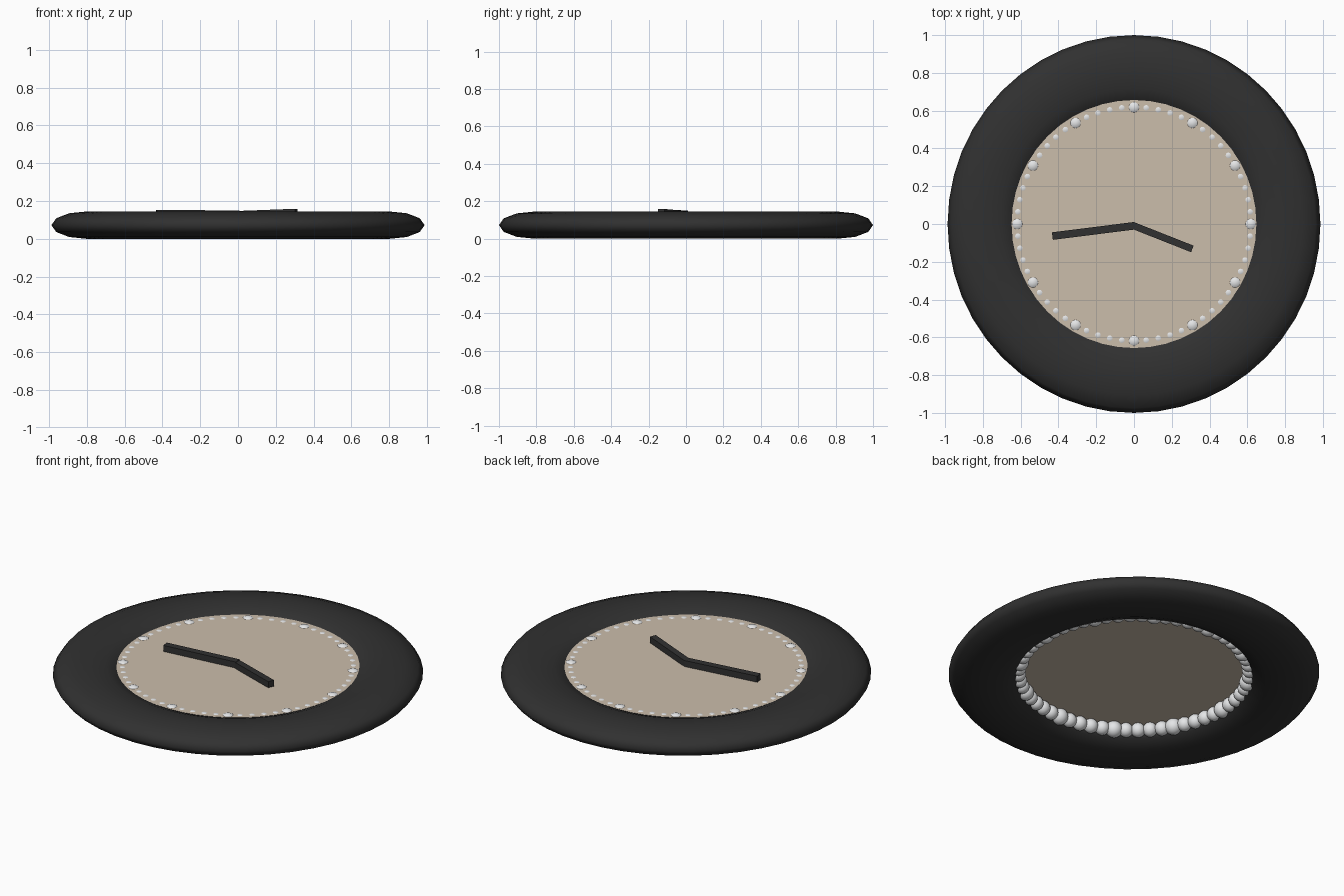
import bpy, bmesh, math
from mathutils import Vector, Matrix

if "Cube" in bpy.data.objects:
    bpy.data.objects.remove(bpy.data.objects["Cube"])


def material(name, rgb):
    m = bpy.data.materials.new(name)
    m.diffuse_color = (*rgb, 1)
    m.use_nodes = True
    m.node_tree.nodes["Principled BSDF"].inputs["Base Color"].default_value = m.diffuse_color
    return m


BLACK = material("charcoal", (0.03, 0.03, 0.03))
CREAM = material("warm beige", (0.60, 0.51, 0.41))
PEARL = material("pearl white", (0.78, 0.79, 0.80))
MID = 0.0725      # height of the ring's middle plane
FACE_Z = 0.113    # top of the dial


def make(name, bm, mat, smooth=False):
    bmesh.ops.recalc_face_normals(bm, faces=bm.faces)
    me = bpy.data.meshes.new(name)
    bm.to_mesh(me)
    bm.free()
    me.materials.append(mat)
    for p in me.polygons:
        p.use_smooth = smooth
    ob = bpy.data.objects.new(name, me)
    bpy.context.collection.objects.link(ob)
    return ob


# Outer ring: flattened twelve-sided torus, slightly narrower in x
bm = bmesh.new()
SEG, SIDES = 48, 12
rings = []
for i in range(SEG):
    a = 2 * math.pi * i / SEG
    ring = []
    for j in range(SIDES):
        t = 2 * math.pi * j / SIDES
        r = 0.81 + 0.19 * math.cos(t)
        ring.append(bm.verts.new((0.987 * r * math.cos(a), r * math.sin(a),
                                  MID + MID * math.sin(t))))
    rings.append(ring)
for i in range(SEG):
    p, q = rings[i], rings[(i + 1) % SEG]
    for j in range(SIDES):
        k = (j + 1) % SIDES
        bm.faces.new((p[j], q[j], q[k], p[k]))
make("frame_ring", bm, BLACK, True)

# Dial: thin disc tucked into the ring
bm = bmesh.new()
bmesh.ops.create_cone(bm, cap_ends=True, segments=64, radius1=0.675, radius2=0.675,
                      depth=0.004,
                      matrix=Matrix.Translation((0, 0, FACE_Z - 0.002))
                      @ Matrix.Diagonal((0.987, 1, 1, 1)))
make("dial", bm, CREAM)

# Minute and hour beads, poking through the dial
for name, rad, test in (("minute_beads", 0.040, False), ("hour_beads", 0.046, True)):
    bm = bmesh.new()
    for i in range(60):
        if (i % 5 == 0) == test:
            a = math.radians(6 * i)
            bmesh.ops.create_uvsphere(
                bm, u_segments=20, v_segments=14, radius=rad,
                matrix=Matrix.Translation((0.618 * math.cos(a), 0.618 * math.sin(a),
                                           FACE_Z - 0.037)))
    make(name, bm, PEARL, True)


# Hands: bars running from the centre to a tip
def hand(name, tip, start, width, height):
    a, b = Vector(start), Vector(tip)
    side = Vector((-(b - a).y, (b - a).x, 0)).normalized() * width / 2
    up = Vector((0, 0, height))
    bm = bmesh.new()
    v = [bm.verts.new(p + s - h) for p in (a, b) for s, h in
         ((side, up * 0), (-side, up * 0), (-side, up), (side, up))]
    bm.faces.new(v[:4])
    bm.faces.new(v[4:])
    for j in range(4):
        k = (j + 1) % 4
        bm.faces.new((v[j], v[k], v[4 + k], v[4 + j]))
    make(name, bm, BLACK)


hand("minute_hand", (-0.432, -0.064, 0.153), (0.005, -0.009, 0.150), 0.04, 0.036)
hand("hour_hand", (0.309, -0.132, 0.159), (-0.005, -0.008, 0.147), 0.037, 0.036)
